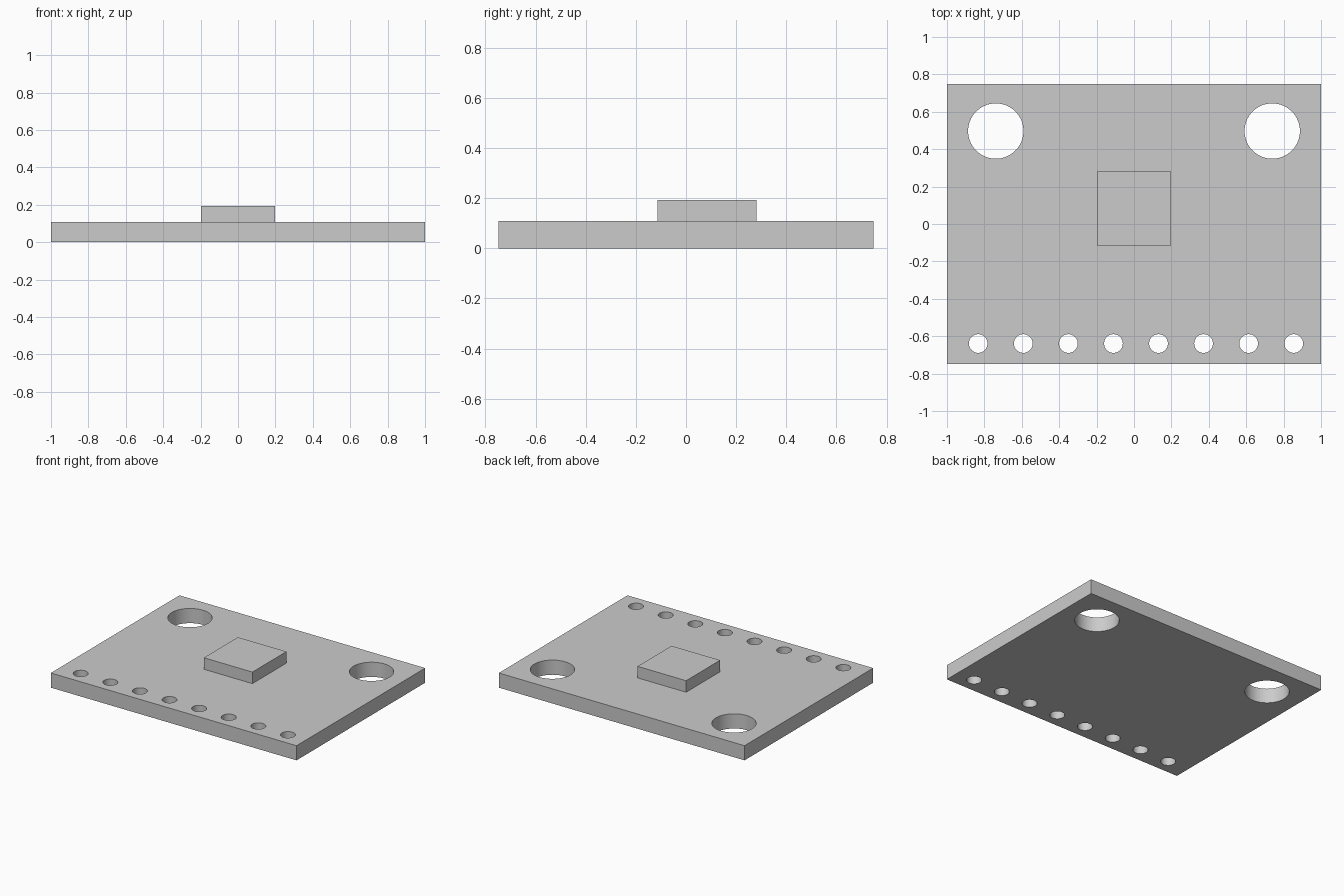
import bpy
import math

if "Cube" in bpy.data.objects:
    bpy.data.objects.remove(bpy.data.objects["Cube"], do_unlink=True)

BOARD_X, BOARD_Y, BOARD_Z = 2.0, 1.495, 0.108
CHIP_SIZE, CHIP_Y, CHIP_TOP = 0.395, 0.083, 0.193

grey = bpy.data.materials.new("light_grey")
grey.use_nodes = True
colour = (0.6, 0.6, 0.6, 1)
grey.diffuse_color = colour
grey.node_tree.nodes["Principled BSDF"].inputs["Base Color"].default_value = colour


def box(name, size, location):
    bpy.ops.mesh.primitive_cube_add(size=1, location=location)
    obj = bpy.context.object
    obj.name = name
    obj.scale = size
    bpy.ops.object.transform_apply(location=False, rotation=False, scale=True)
    obj.data.materials.append(grey)
    return obj


def drill(board, x, y, radius, sides):
    """Cut a round through hole and discard the cutter."""
    bpy.ops.mesh.primitive_cylinder_add(
        vertices=sides, radius=radius, depth=1, location=(x, y, 0))
    cutter = bpy.context.object
    cutter.hide_render = True
    cutter.data.materials.append(grey)
    bpy.context.view_layer.objects.active = board
    cut = board.modifiers.new("hole", "BOOLEAN")
    cut.operation = "DIFFERENCE"
    cut.solver = "EXACT"
    cut.object = cutter
    bpy.ops.object.modifier_apply(modifier=cut.name)
    bpy.data.objects.remove(cutter, do_unlink=True)


# Circuit board
board = box("circuit_board", (BOARD_X, BOARD_Y, BOARD_Z), (0, 0, BOARD_Z / 2))

# Mounting holes at the two rear corners
for side in (-1, 1):
    drill(board, side * 0.739, 0.497, 0.148, 64)

# Row of eight pin holes along the front edge
for i in range(8):
    drill(board, -0.833 + i * 0.241, -0.639, 0.05, 40)

# Smooth hole walls, crisp rims
bpy.ops.object.select_all(action="DESELECT")
board.select_set(True)
bpy.context.view_layer.objects.active = board
bpy.ops.object.shade_smooth_by_angle(angle=math.radians(30))

# Chip on top
box("chip", (CHIP_SIZE, CHIP_SIZE, CHIP_TOP - BOARD_Z),
    (0, CHIP_Y, (CHIP_TOP + BOARD_Z) / 2))
